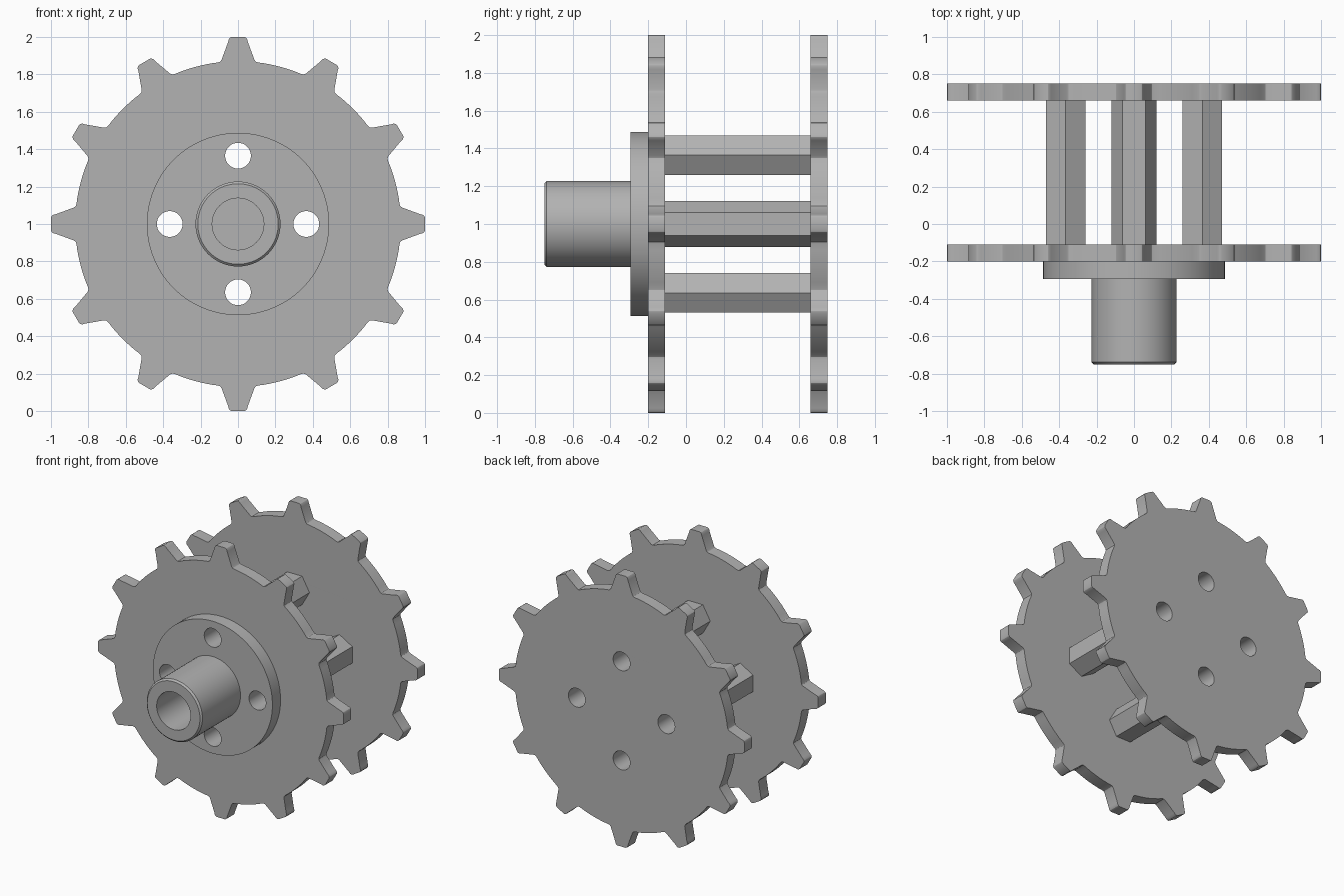
import bpy, bmesh
from math import sin, cos, pi, radians
from mathutils import Matrix, Vector

cube = bpy.data.objects.get("Cube")
if cube:
    bpy.data.objects.remove(cube)

AXIS_Z = 1.0
BOLT_CIRCLE, BOLT_R = 0.365, 0.069
HUB_R, BORE_R, FLANGE_R = 0.227, 0.138, 0.487
TEETH, ROOT_R = 12, 0.87

steel = bpy.data.materials.new("grey steel")
steel.use_nodes = True
grey = (0.45, 0.45, 0.45, 1)
steel.diffuse_color = grey
steel.node_tree.nodes["Principled BSDF"].inputs["Base Color"].default_value = grey


def ring(radius, sides=48, cx=0.0, cy=0.0, turn=0.0):
    return [(cx + radius * cos(turn + 2 * pi * i / sides),
             cy + radius * sin(turn + 2 * pi * i / sides)) for i in range(sides)]


def finish(name, mesh):
    bm = bmesh.new()
    bm.from_mesh(mesh)
    bmesh.ops.remove_doubles(bm, verts=bm.verts, dist=1e-5)
    bmesh.ops.recalc_face_normals(bm, faces=bm.faces)
    bm.to_mesh(mesh)
    bm.free()
    mesh.materials.clear()
    mesh.materials.append(steel)
    obj = bpy.data.objects.new(name, mesh)
    bpy.context.collection.objects.link(obj)
    bpy.ops.object.select_all(action='DESELECT')
    obj.select_set(True)
    bpy.context.view_layer.objects.active = obj
    bpy.ops.object.shade_smooth_by_angle(angle=radians(25))
    return obj


def extrude(name, loops, y0, y1):
    """Fill the first loop, leave the others as holes, extrude along y."""
    curve = bpy.data.curves.new(name + " profile", 'CURVE')
    curve.dimensions = '2D'
    curve.fill_mode = 'BOTH'
    curve.extrude = (y1 - y0) / 2
    for loop in loops:
        spline = curve.splines.new('POLY')
        spline.points.add(len(loop) - 1)
        for point, (x, y) in zip(spline.points, loop):
            point.co = (x, y, 0, 1)
        spline.use_cyclic_u = True
    helper = bpy.data.objects.new(name + " helper", curve)
    bpy.context.collection.objects.link(helper)
    graph = bpy.context.evaluated_depsgraph_get()
    mesh = bpy.data.meshes.new_from_object(helper.evaluated_get(graph))
    bpy.data.objects.remove(helper)
    mesh.transform(Matrix.Translation((0, (y0 + y1) / 2, AXIS_Z)) @ Matrix.Rotation(pi / 2, 4, 'X'))
    return finish(name, mesh)


def lathe(name, profile, steps=64):
    """Revolve a closed (radius, y) profile around the axle."""
    bm = bmesh.new()
    verts = [bm.verts.new((r, y, AXIS_Z)) for r, y in profile]
    edges = [bm.edges.new((v, verts[i - 1])) for i, v in enumerate(verts)]
    bmesh.ops.spin(bm, geom=verts + edges, cent=(0, 0, AXIS_Z), axis=(0, 1, 0),
                   angle=2 * pi, steps=steps)
    mesh = bpy.data.meshes.new(name)
    bm.to_mesh(mesh)
    bm.free()
    return finish(name, mesh)


def sprocket_outline():
    # Half a tooth: root fillet, straight flank, rounded tip
    half = [(0.108, 0.863), (0.096, 0.867), (0.088, 0.877), (0.052, 0.975),
            (0.049, 0.988), (0.043, 0.996), (0.034, 1.0)]
    tooth = half + [(-x, r) for x, r in reversed(half)]
    pitch = 2 * pi / TEETH
    outline = []
    for i in range(TEETH):
        turn = Matrix.Rotation(i * pitch, 2)
        outline += [tuple(turn @ Vector(p)) for p in tooth]
        # Root arc up to the next tooth
        for k in range(1, 8):
            a = pi / 2 + i * pitch + 0.1245 + (pitch - 0.249) * k / 8
            outline.append((ROOT_R * cos(a), ROOT_R * sin(a)))
    return outline


bolts = [(BOLT_CIRCLE * cos(i * pi / 2), BOLT_CIRCLE * sin(i * pi / 2)) for i in range(4)]
bolt_holes = [ring(BOLT_R, 32, x, y) for x, y in bolts]

# Toothed plates
extrude("front_sprocket", [sprocket_outline()] + bolt_holes, -0.20, -0.11)
extrude("back_sprocket", [sprocket_outline()] + bolt_holes, 0.66, 0.75)

# Hexagonal spacers, flats facing the axle
for i, (x, y) in enumerate(bolts):
    hexagon = ring(0.121, 6, x, y, (i + 1) * pi / 2)
    extrude(f"spacer_{i + 1}", [hexagon, bolt_holes[i]], -0.11, 0.66)

# Mounting flange and hollow hub with a chamfered end
extrude("flange", [ring(FLANGE_R, 96), ring(BORE_R, 64)] + bolt_holes, -0.295, -0.20)
lathe("hub", [(BORE_R, -0.295), (HUB_R, -0.295), (HUB_R, -0.738),
              (HUB_R - 0.012, -0.75), (BORE_R, -0.75)])
